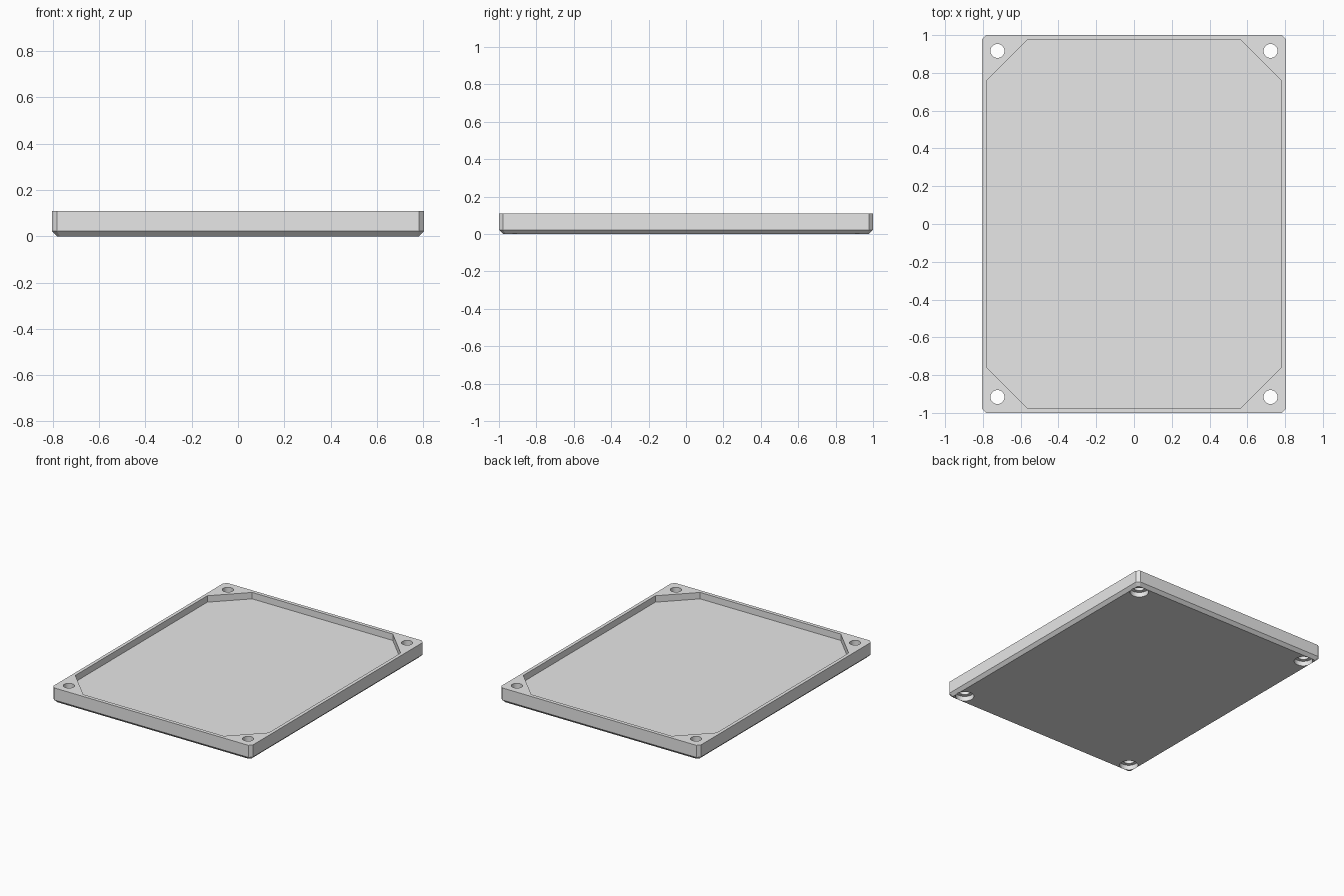
import bpy
import bmesh
from math import radians

if "Cube" in bpy.data.objects:
    bpy.data.objects.remove(bpy.data.objects["Cube"], do_unlink=True)

HALF_X, HALF_Y, HEIGHT = 0.805, 1.0, 0.11
BEVEL = 0.022
FLOOR_Z = 0.063

grey = bpy.data.materials.new("light_grey")
grey.use_nodes = True
grey.diffuse_color = (0.8, 0.8, 0.8, 1)
grey.node_tree.nodes["Principled BSDF"].inputs["Base Color"].default_value = (0.8, 0.8, 0.8, 1)


def clipped_rect(hx, hy, cut):
    """Outline of a rectangle with its four corners cut off, anticlockwise."""
    return [(hx, cut - hy), (hx, hy - cut), (hx - cut, hy), (cut - hx, hy),
            (-hx, hy - cut), (-hx, cut - hy), (cut - hx, -hy), (hx - cut, -hy)]


def loft(name, sections):
    """Solid skinned through (outline, z) sections of equal point count."""
    bm = bmesh.new()
    rings = [[bm.verts.new((x, y, z)) for x, y in outline] for outline, z in sections]
    for low, high in zip(rings, rings[1:]):
        n = len(low)
        for i in range(n):
            j = (i + 1) % n
            bm.faces.new((low[i], low[j], high[j], high[i]))
    bm.faces.new(rings[0][::-1])
    bm.faces.new(rings[-1])
    mesh = bpy.data.meshes.new(name)
    bm.to_mesh(mesh)
    bm.free()
    obj = bpy.data.objects.new(name, mesh)
    bpy.context.collection.objects.link(obj)
    mesh.materials.append(grey)
    return obj


def cylinder(name, x, y, radius, bottom, top):
    bpy.ops.mesh.primitive_cylinder_add(vertices=40, radius=radius, depth=top - bottom,
                                        location=(x, y, (bottom + top) / 2))
    obj = bpy.context.object
    obj.name = name
    obj.data.materials.append(grey)
    return obj


def cut(target, cutter):
    mod = target.modifiers.new("cut", "BOOLEAN")
    mod.operation = "DIFFERENCE"
    mod.solver = "EXACT"
    mod.object = cutter
    bpy.context.view_layer.objects.active = target
    bpy.ops.object.modifier_apply(modifier=mod.name)
    bpy.data.objects.remove(cutter, do_unlink=True)


# Cover body: clipped vertical corners and a chamfered bottom edge
outer = clipped_rect(HALF_X, HALF_Y, BEVEL)
foot = clipped_rect(HALF_X - BEVEL, HALF_Y - BEVEL, BEVEL * 0.6)
cover = loft("enclosure_cover", [(foot, 0), (outer, BEVEL), (outer, HEIGHT)])

# Shallow pocket in the top that leaves solid corners
pocket = clipped_rect(0.78, 0.973, 0.213)
cut(cover, loft("pocket_cutter", [(pocket, FLOOR_Z), (pocket, HEIGHT + 0.1)]))

# Screw holes with a wider recess for the heads underneath
for sx in (-1, 1):
    for sy in (-1, 1):
        x, y = sx * 0.723, sy * 0.916
        cut(cover, cylinder("screw_hole_cutter", x, y, 0.037, -0.1, HEIGHT + 0.1))
        cut(cover, cylinder("screw_head_cutter", x, y, 0.062, -0.1, 0.035))

# Round hole walls smooth, everything else crisp
bpy.ops.object.select_all(action="DESELECT")
cover.select_set(True)
bpy.context.view_layer.objects.active = cover
bpy.ops.object.shade_smooth_by_angle(angle=radians(25))
